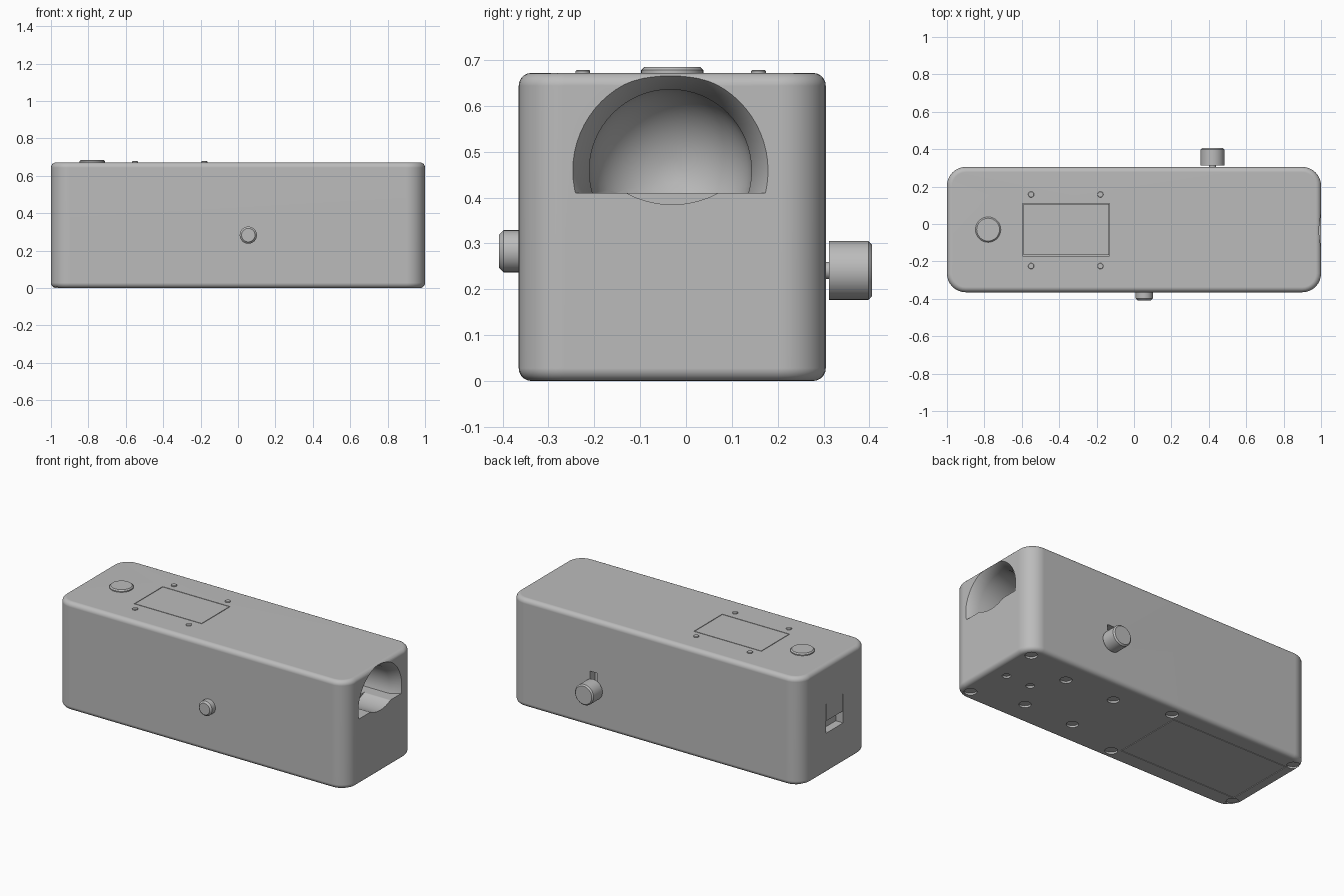
import bpy, bmesh, math
from mathutils import Matrix, Vector

old = bpy.data.objects.get("Cube")
if old:
    bpy.data.objects.remove(old, do_unlink=True)

grey = bpy.data.materials.new("plain_grey")
grey.use_nodes = True
grey.diffuse_color = (0.5, 0.5, 0.5, 1)
grey.node_tree.nodes["Principled BSDF"].inputs["Base Color"].default_value = (0.5, 0.5, 0.5, 1)

MID = -0.03    # centre of the case in y
TOP = 0.672
AXES = {"x": Matrix.Rotation(math.pi / 2, 4, "Y"),
        "-y": Matrix.Rotation(math.pi / 2, 4, "X"),
        "y": Matrix.Rotation(-math.pi / 2, 4, "X"),
        "z": Matrix.Identity(4)}


def make(name, bm):
    bmesh.ops.recalc_face_normals(bm, faces=bm.faces)
    mesh = bpy.data.meshes.new(name)
    bm.to_mesh(mesh)
    bm.free()
    mesh.materials.append(grey)
    obj = bpy.data.objects.new(name, mesh)
    bpy.context.collection.objects.link(obj)
    return obj


def activate(obj):
    bpy.ops.object.select_all(action="DESELECT")
    obj.select_set(True)
    bpy.context.view_layer.objects.active = obj


def smooth(obj):
    activate(obj)
    bpy.ops.object.shade_smooth_by_angle(angle=math.radians(32))
    return obj


def box(name, lo, hi):
    lo, hi = Vector(lo), Vector(hi)
    bm = bmesh.new()
    bmesh.ops.create_cube(bm, size=1, matrix=Matrix.Translation((lo + hi) / 2)
                          @ Matrix.Diagonal((*(hi - lo), 1)))
    return make(name, bm)


def turned(name, profile, at, axis="z", steps=32, floor=None, ceiling=None):
    """Revolve (radius, height) points about an axis, optionally trimmed in z."""
    bm = bmesh.new()
    vs = [bm.verts.new((r, 0, h)) for r, h in profile]
    edges = [bm.edges.new(p) for p in zip(vs, vs[1:])]
    bmesh.ops.spin(bm, geom=vs + edges, cent=(0, 0, 0), axis=(0, 0, 1),
                   angle=math.tau, steps=steps, use_duplicate=False)
    bmesh.ops.remove_doubles(bm, verts=bm.verts, dist=1e-5)
    bm.transform(Matrix.Translation(at) @ AXES[axis])
    for level, side in ((floor, -1), (ceiling, 1)):
        if level is not None:
            bmesh.ops.bisect_plane(bm, geom=bm.verts[:] + bm.edges[:] + bm.faces[:],
                                   plane_co=(0, 0, level), plane_no=(0, 0, side), clear_outer=True)
            bmesh.ops.holes_fill(bm, edges=[e for e in bm.edges if e.is_boundary])
    return make(name, bm)


def knob(name, at, axis, radius, height, chamfer):
    return smooth(turned(name, [(0, 0), (radius, 0), (radius, height - chamfer),
                                (radius - chamfer, height), (0, height)], at, axis))


def cut(target, cutter):
    activate(target)
    mod = target.modifiers.new("cut", "BOOLEAN")
    mod.operation = "DIFFERENCE"
    mod.solver = "EXACT"
    mod.object = cutter
    bpy.ops.object.modifier_apply(modifier=mod.name)
    bpy.data.objects.remove(cutter, do_unlink=True)


# Case: block with wide vertical corners and a small fillet above and below
bm = bmesh.new()
bmesh.ops.create_cube(bm, size=1, matrix=Matrix.Translation((0, MID, TOP / 2))
                      @ Matrix.Diagonal((2, 0.67, TOP, 1)))
upright = [e for e in bm.edges if abs(e.verts[0].co.z - e.verts[1].co.z) > 0.1]
bmesh.ops.bevel(bm, geom=upright, offset=0.1, segments=8, profile=0.5, affect="EDGES")
rim = [e for e in bm.edges if abs(e.verts[0].co.z - e.verts[1].co.z) < 0.01]
bmesh.ops.bevel(bm, geom=rim, offset=0.028, segments=5, profile=0.5, affect="EDGES")
case = make("case", bm)

# Domed chamber with a flared mouth and a flat floor
R, DEEP = 0.177, 0.78
dome = [(R * math.sin(a), DEEP - R * math.cos(a))
        for a in (math.pi / 2 * i / 10 for i in range(11))]
cut(case, turned("chamber", dome + [(R, 0.94), (0.213, 1.0), (0.225, 1.02), (0, 1.02)],
                 (0, MID - 0.004, 0.459), "x", 64, floor=0.41))
# Shallow finger scoop in the chamber floor
cut(case, turned("scoop", [(0, 0.82), (0.2125, 0.82), (0.2125, 1.03), (0, 1.03)],
                 (0, MID, 0.5975), "x", 96, ceiling=0.412))

# Port and the two slits of its tab on the far end
cut(case, box("port", (-1.1, MID - 0.085, 0.25), (-0.95, MID + 0.085, 0.325)))
for side in (-1, 1):
    y = MID + side * 0.082
    cut(case, box("slit", (-1.1, y - 0.003, 0.32), (-0.97, y + 0.003, 0.43)))

# Slot behind the rear knob
cut(case, box("slot", (0.395, 0.26, 0.215), (0.445, 0.4, 0.345)))

# Recesses for the screen and the battery door
SCREEN = ((-0.595, -0.17), (-0.13, 0.11))
DOOR = ((-0.93, MID - 0.225), (-0.12, MID + 0.225))
for (lo, hi), z in ((SCREEN, TOP), (DOOR, 0)):
    cut(case, box("recess", (*lo, z - 0.01), (*hi, z + 0.01)))

# Screw holes underneath
holes = [(x, s * 0.26, 0.036) for x in (-0.95, -0.08, 0.93) for s in (-1, 1)]
holes += [(x, s * 0.175, 0.034) for x in (0.27, 0.61) for s in (-1, 1)]
holes += [(0.89, 0, 0.024), (0.72, 0, 0.024)]
for x, y, r in holes:
    cut(case, turned("hole", [(0, -0.02), (r, -0.02), (r, 0.012), (0, 0.012)],
                     (x, MID + y, 0), steps=20))
smooth(case)
case.modifiers.new("flat_face_normals", "WEIGHTED_NORMAL").keep_sharp = True

# Flush panels sitting in their recesses
GAP = 0.004
for name, (lo, hi), z in (("screen", SCREEN, TOP - 0.01), ("battery_door", DOOR, 0)):
    box(name, (lo[0] + GAP, lo[1] + GAP, z), (hi[0] - GAP, hi[1] - GAP, z + 0.01))

# Top button and the four pins round the screen
knob("top_button", (-0.78, MID, TOP - 0.004), "z", 0.068, 0.017, 0.007)
for i, x in enumerate((-0.55, -0.18)):
    for j, y in enumerate((-0.225, 0.158)):
        knob(f"screen_pin_{i}_{j}", (x, y, TOP - 0.004), "z", 0.016, 0.01, 0.002)

# Front button, rear stem and rear knob
knob("front_button", (0.055, -0.36, 0.283), "-y", 0.046, 0.048, 0.01)
knob("rear_stem", (0.42, 0.26, 0.241), "y", 0.019, 0.06, 0.001)
knob("rear_knob", (0.42, 0.312, 0.241), "y", 0.064, 0.094, 0.008)
